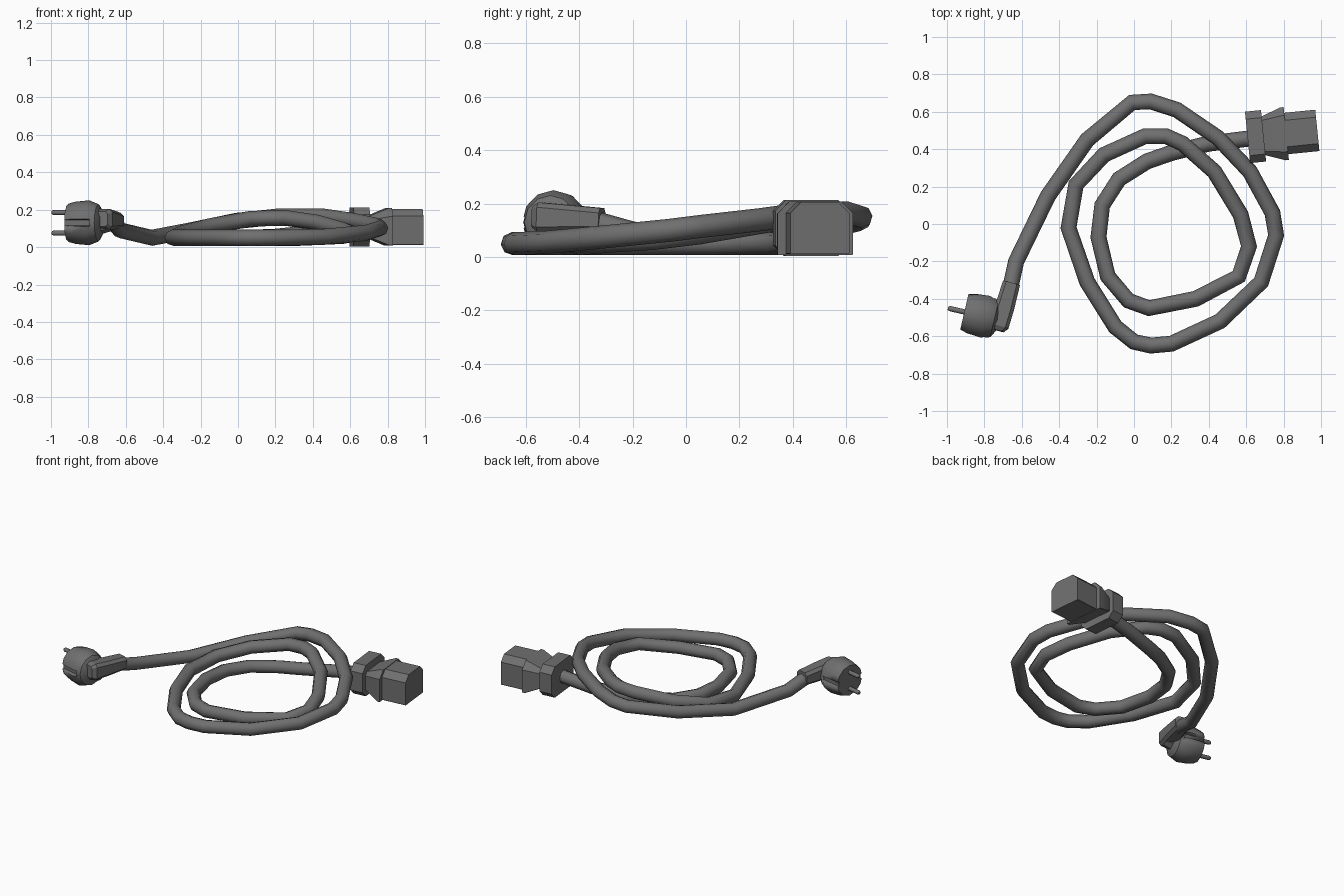
import bpy, bmesh, math
from mathutils import Vector, Matrix

cube = bpy.data.objects.get("Cube")
if cube:
    bpy.data.objects.remove(cube)

mat = bpy.data.materials.new("dark_grey_rubber")
mat.use_nodes = True
GREY = (0.16, 0.16, 0.16, 1)
mat.diffuse_color = GREY
mat.node_tree.nodes["Principled BSDF"].inputs["Base Color"].default_value = GREY


def finish(obj, angle):
    """Shade one part and leave it unselected."""
    bpy.ops.object.select_all(action='DESELECT')
    obj.select_set(True)
    bpy.context.view_layer.objects.active = obj
    bpy.ops.object.shade_smooth_by_angle(angle=math.radians(angle))


def frame(origin, direction):
    """Local x runs along the direction, local z stays upright."""
    x = Vector(direction).normalized()
    y = Vector((0, 0, 1)).cross(x).normalized()
    z = x.cross(y)
    m = Matrix((x, y, z)).transposed().to_4x4()
    m.translation = origin
    return m


def loft(name, rings, matrix, angle=25):
    """Skin a list of equal-length rings and cap both ends."""
    bm = bmesh.new()
    loops = [[bm.verts.new(matrix @ Vector(p)) for p in r] for r in rings]
    n = len(loops[0])
    for a, b in zip(loops, loops[1:]):
        for i in range(n):
            j = (i + 1) % n
            bm.faces.new((a[i], a[j], b[j], b[i]))
    bm.faces.new(loops[0][::-1])
    bm.faces.new(loops[-1])
    bmesh.ops.recalc_face_normals(bm, faces=bm.faces[:])
    mesh = bpy.data.meshes.new(name)
    bm.to_mesh(mesh)
    bm.free()
    mesh.materials.append(mat)
    obj = bpy.data.objects.new(name, mesh)
    bpy.context.collection.objects.link(obj)
    finish(obj, angle)
    return obj


def section(x, w, h, top, bottom):
    """Rectangle of half sizes w, h with chamfered top and bottom corners."""
    return [(x, w, h - top), (x, w - top, h), (x, top - w, h), (x, -w, h - top),
            (x, -w, bottom - h), (x, bottom - w, -h), (x, w - bottom, -h), (x, w, bottom - h)]


def circle(x, r, n, dy=0, dz=0):
    return [(x, dy + r * math.cos(math.tau * i / n), dz + r * math.sin(math.tau * i / n))
            for i in range(n)]


# Coiled cable
path = [(.64, .46, .11), (.4, .43, .075), (.2, .38, .055), (.07, .335, .05),
        (-.08, .24, .05), (-.17, .1, .05), (-.19, -.07, .05), (-.14, -.28, .05),
        (-.03, -.41, .05), (.08, -.45, .05), (.33, -.4, .05), (.56, -.28, .06),
        (.615, -.12, .07), (.57, .05, .09), (.43, .28, .13), (.26, .43, .155),
        (.17, .47, .155), (.06, .47, .15), (-.16, .37, .11), (-.31, .21, .07),
        (-.35, -.02, .05), (-.25, -.31, .05), (-.1, -.55, .05), (0, -.63, .05),
        (.09, -.65, .05), (.2, -.64, .05), (.46, -.52, .055), (.68, -.31, .075),
        (.76, -.06, .1), (.74, .06, .115), (.62, .28, .14), (.45, .46, .165),
        (.23, .61, .165), (.09, .655, .15), (-.01, .65, .14), (-.25, .45, .09),
        (-.46, .15, .05), (-.63, -.2, .09), (-.67, -.38, .14)]
curve = bpy.data.curves.new("cable", 'CURVE')
curve.dimensions = '3D'
curve.bevel_depth = 0.043
curve.bevel_resolution = 2
curve.use_fill_caps = True
spline = curve.splines.new('POLY')
spline.points.add(len(path) - 1)
for point, co in zip(spline.points, path):
    point.co = (*co, 1)
curve.materials.append(mat)
cable = bpy.data.objects.new("cable", curve)
bpy.context.collection.objects.link(cable)
bpy.ops.object.select_all(action='DESELECT')
cable.select_set(True)
bpy.context.view_layer.objects.active = cable
bpy.ops.object.convert(target='MESH')
finish(bpy.context.object, 50)

# Appliance connector: collar, flared neck and socket
conn = frame((.607, .463, .108), (.995, .1, 0))
loft("connector_collar", [section(x, .138, .105, .04, .04) for x in (0, .086)], conn)
loft("connector_neck", [section(.08, .102, .055, .02, .002),
                        section(.19, .142, .1, .045, .002),
                        section(.208, .142, .1, .045, .002)], conn)
loft("connector_socket", [section(x, .111, .097, .04, .002) for x in (.2, .375)], conn)

# Wall plug: turned body with a grip groove on each side
plug = frame((-.907, -.47, .13), (.974, -.225, 0))
profile = ((0, .102), (.04, .113), (.115, .12), (.165, .1), (.188, .06))
body = loft("plug_body", [circle(x, r, 12) for x, r in profile], plug, 35)
for side in (-1, 1):
    cutter = loft("groove_cutter", [[(x, side * y, z) for y, z in
                                     ((.09, -.015), (.15, -.03), (.15, .03), (.09, .015))]
                                    for x in (-.02, .14)], plug)
    cutter.hide_render = True
    cutter.hide_set(True)
    mod = body.modifiers.new("groove", 'BOOLEAN')
    mod.operation = 'DIFFERENCE'
    mod.solver = 'EXACT'
    mod.object = cutter

# Contact pins
for label, dz in (("upper", .055), ("lower", -.055)):
    loft(label + "_pin", [circle(-.09, .009, 8, 0, dz), circle(-.08, .014, 8, 0, dz),
                          circle(.02, .014, 8, 0, dz)], plug, 50)

# Angled strain relief between cable and plug
relief = frame((-.655, -.315, .14), (-.07, -.25, .01))
loft("strain_relief", [section(0, .047, .043, .018, .018), section(.14, .052, .05, .018, .018),
                       section(.24, .05, .055, .018, .018), section(.265, .03, .04, .012, .012)],
     relief)
loft("plug_neck", [circle(.15, .07, 8), circle(.235, .045, 8)], plug)
